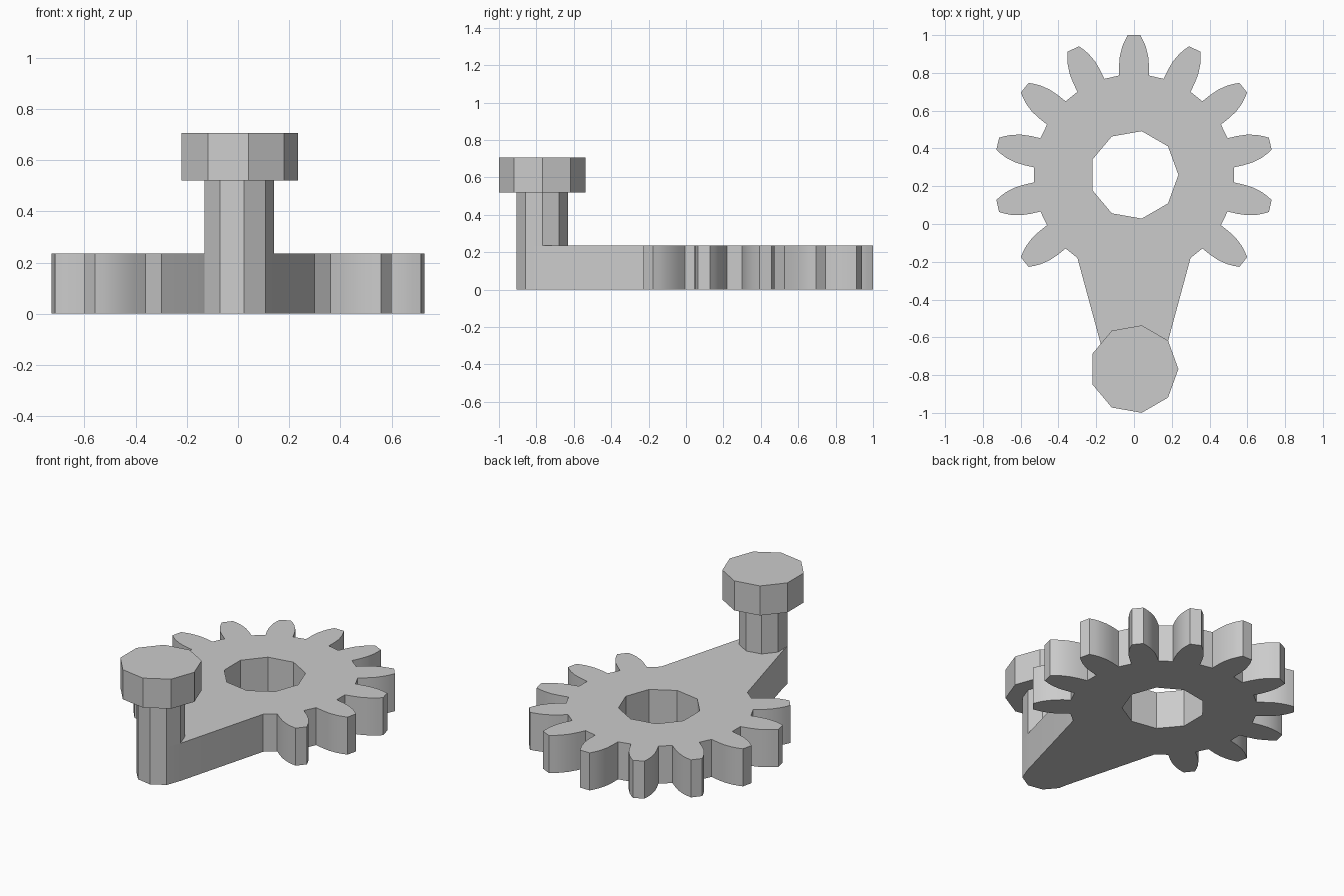
import bpy
import bmesh
from math import cos, sin, pi, radians

cube = bpy.data.objects.get("Cube")
if cube:
    bpy.data.objects.remove(cube, do_unlink=True)

GEAR_Y, POST_Y = 0.26, -0.768
PLATE_TOP, POST_TOP, KNOB_TOP = 0.235, 0.52, 0.705
TEETH, SIDES = 14, 9

grey = bpy.data.materials.new("plain grey")
grey.use_nodes = True
grey.diffuse_color = (0.6, 0.6, 0.6, 1)
grey.node_tree.nodes["Principled BSDF"].inputs["Base Color"].default_value = (0.6, 0.6, 0.6, 1)


def ring(radius, y):
    """Nine-sided outline with a corner pointing along +x."""
    return [(radius * cos(2 * pi * i / SIDES), y + radius * sin(2 * pi * i / SIDES))
            for i in range(SIDES)]


def prism(name, loops, z0, z1):
    """Fill the outline (inner loops become holes) and extrude it upwards."""
    bm = bmesh.new()
    edges = []
    for loop in loops:
        verts = [bm.verts.new((x, y, z0)) for x, y in loop]
        edges += [bm.edges.new((v, verts[i - 1])) for i, v in enumerate(verts)]
    bmesh.ops.triangle_fill(bm, use_beauty=True, use_dissolve=False, edges=edges)
    top = bmesh.ops.extrude_face_region(bm, geom=bm.faces[:], use_keep_orig=True)
    moved = [g for g in top["geom"] if isinstance(g, bmesh.types.BMVert)]
    bmesh.ops.translate(bm, verts=moved, vec=(0, 0, z1 - z0))
    bmesh.ops.recalc_face_normals(bm, faces=bm.faces[:])
    mesh = bpy.data.meshes.new(name)
    bm.to_mesh(mesh)
    bm.free()
    mesh.materials.append(grey)
    obj = bpy.data.objects.new(name, mesh)
    bpy.context.collection.objects.link(obj)
    bpy.ops.object.select_all(action="DESELECT")
    obj.select_set(True)
    bpy.context.view_layer.objects.active = obj
    bpy.ops.object.shade_smooth_by_angle(angle=radians(15))
    return obj


# One tooth: distance from gear centre and half width, root to tip
flank = [(0.526, 0.079), (0.58, 0.079), (0.63, 0.075), (0.68, 0.062), (0.71, 0.049), (0.74, 0.033)]
tooth = [(u, -v) for u, v in flank] + [(u, v) for u, v in reversed(flank)]

# Gear outline counter-clockwise; the arm replaces the three front teeth
outline = []
for k in range(-5, 6):
    a = pi / 2 + k * 2 * pi / TEETH
    outline += [(u * cos(a) - v * sin(a), GEAR_Y + u * sin(a) + v * cos(a)) for u, v in tooth]

# Arm starts at the far side of the last tooth gap and ends on the post
gap = radians(90 + 6 * 360 / TEETH) - radians(8.56)
arm_x, arm_y = 0.532 * cos(gap), GEAR_Y + 0.532 * sin(gap)
post = ring(0.14, POST_Y)
outline += [(arm_x, arm_y), (-0.14, POST_Y)] + post[5:] + [post[0], (-arm_x, arm_y)]

prism("gear_and_arm", [outline, ring(0.235, GEAR_Y)], 0, PLATE_TOP)
prism("crank_post", [post], PLATE_TOP, POST_TOP)
prism("crank_knob", [ring(0.235, POST_Y)], POST_TOP, KNOB_TOP)
